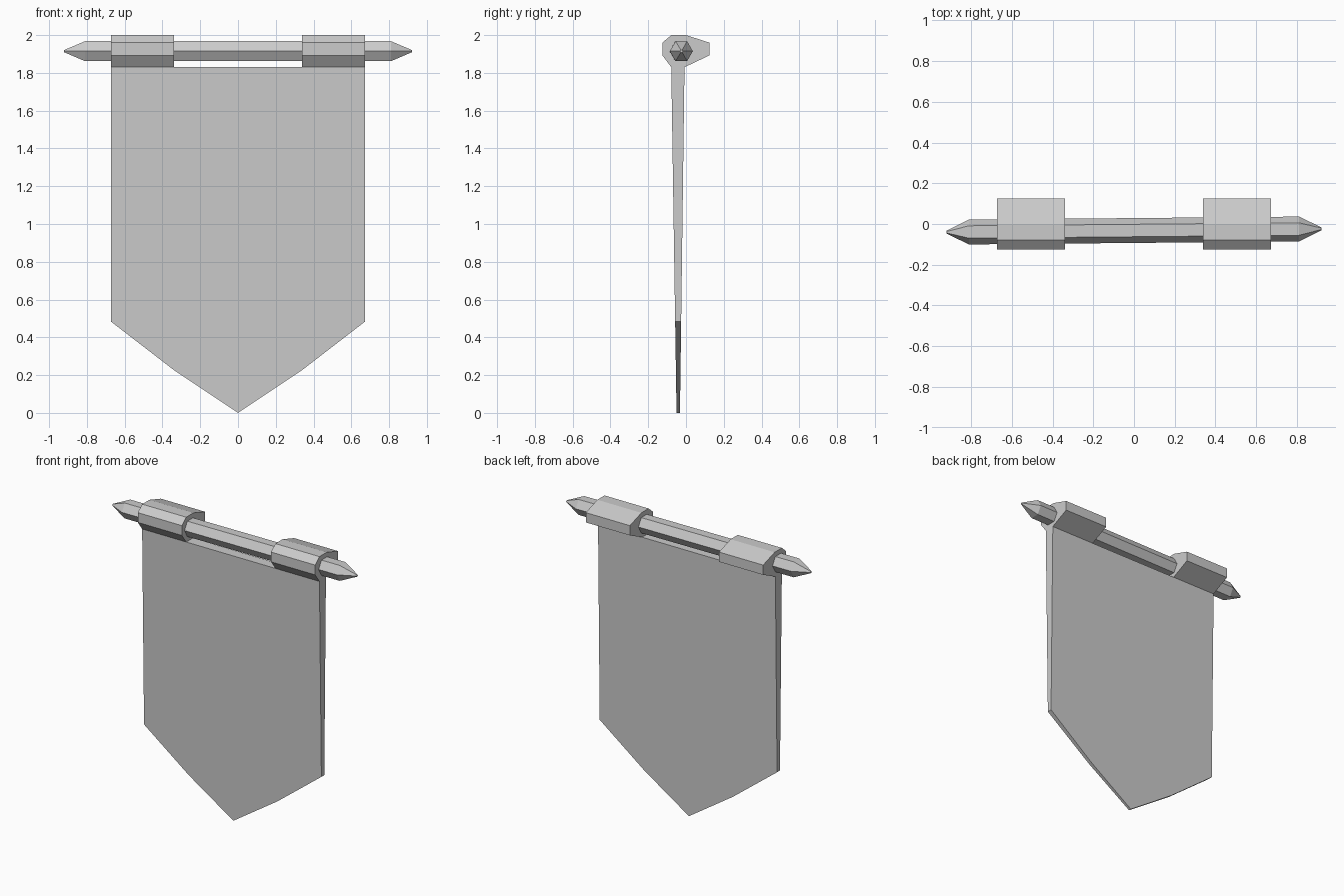
import bpy, bmesh, math

if "Cube" in bpy.data.objects:
    bpy.data.objects.remove(bpy.data.objects["Cube"])

grey = bpy.data.materials.new("plain grey")
grey.diffuse_color = (0.6, 0.6, 0.6, 1)
grey.use_nodes = True
grey.node_tree.nodes["Principled BSDF"].inputs["Base Color"].default_value = grey.diffuse_color


def loft(name, rings):
    """Skin a closed solid through rings of equal point count."""
    bm = bmesh.new()
    rows = [[bm.verts.new(p) for p in ring] for ring in rings]
    n = len(rows[0])
    for a, b in zip(rows, rows[1:]):
        for i in range(n):
            j = (i + 1) % n
            bm.faces.new((a[i], a[j], b[j], b[i]))
    bm.faces.new(rows[0])
    bm.faces.new(rows[-1])
    bmesh.ops.recalc_face_normals(bm, faces=bm.faces)
    mesh = bpy.data.meshes.new(name)
    bm.to_mesh(mesh)
    bm.free()
    mesh.materials.append(grey)
    obj = bpy.data.objects.new(name, mesh)
    bpy.context.collection.objects.link(obj)
    return obj


# Hexagonal pole with pointed ends, turned very slightly in plan
def hexagon(x, r):
    yc = -0.032 + 0.009 * x
    return [(x, yc + r * math.cos(k * math.pi / 3),
             1.915 + r * math.sin(k * math.pi / 3)) for k in range(6)]


loft("pole", [hexagon(x, r) for x, r in
              ((-0.92, 0.007), (-0.81, 0.061), (0.81, 0.061), (0.92, 0.007))])

# Two hanging loops around the pole
loop_profile = [(-0.078, 1.83), (-0.125, 1.893), (-0.125, 1.96), (-0.078, 2.0),
                (0.0, 2.0), (0.125, 1.96), (0.125, 1.893), (-0.008, 1.83)]
for side, sign in (("left", -1), ("right", 1)):
    loft(side + "_loop", [[(sign * x, y, z) for y, z in loop_profile]
                          for x in (0.338, 0.672)])


# Cloth, tapering in thickness towards its pointed hem
def cloth_section(x, hem):
    t = 1 - hem / 1.83
    return [(x, -0.078, 1.83), (x, -0.008, 1.83),
            (x, -0.008 - 0.024 * t, hem), (x, -0.078 + 0.028 * t, hem)]


loft("cloth", [cloth_section(x, hem) for x, hem in
               ((-0.672, 0.483), (-0.336, 0.224), (0, 0),
                (0.336, 0.224), (0.672, 0.483))])
